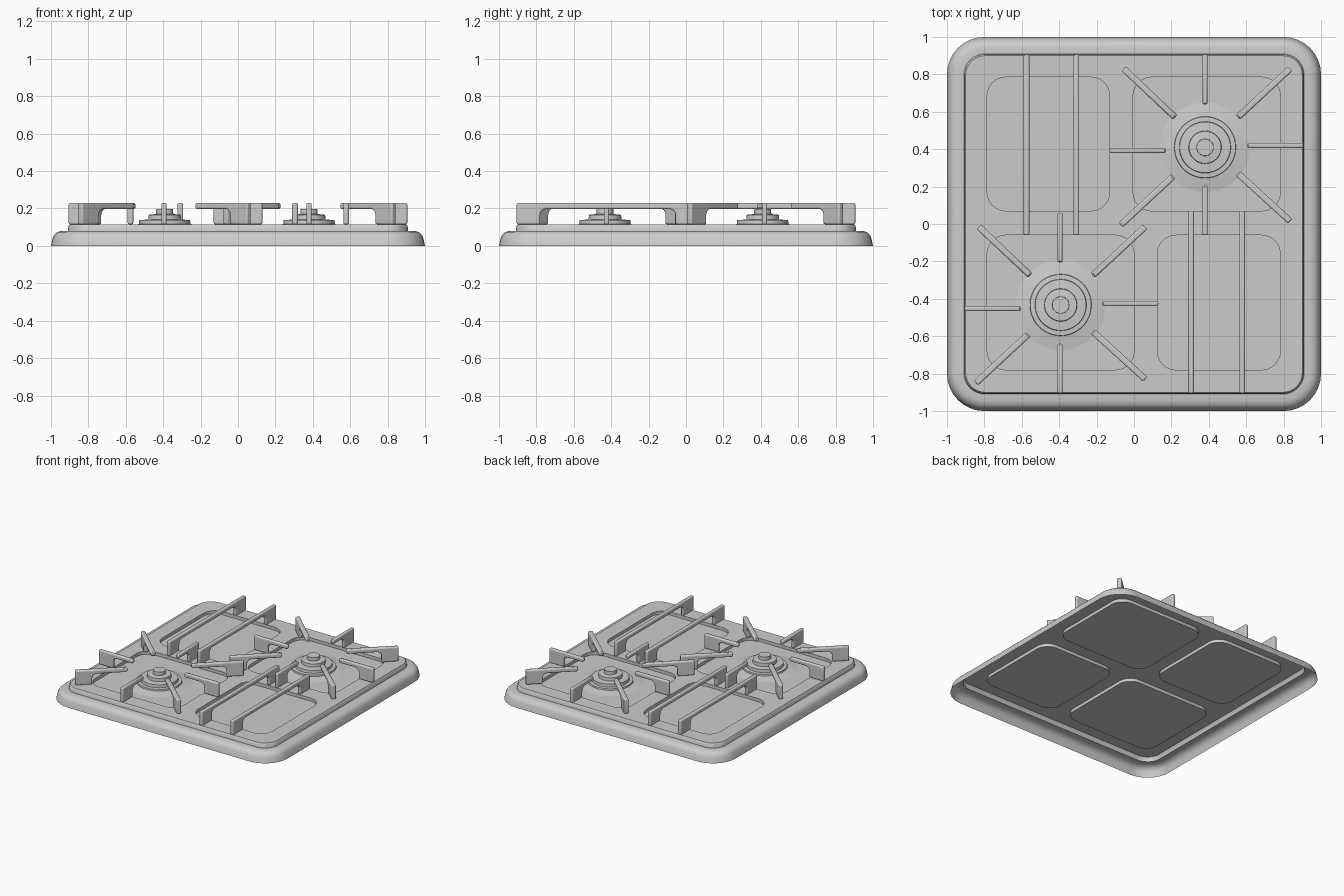
import bpy, bmesh
from math import cos, sin, pi, radians
from mathutils import Vector, Matrix

if "Cube" in bpy.data.objects:
    bpy.data.objects.remove(bpy.data.objects["Cube"])

PLATE, FLOOR, TOP, UNDER = 0.115, 0.09, 0.23, 0.197


def finish(bm, name, angle=35, bevel=0):
    me = bpy.data.meshes.new(name)
    bm.to_mesh(me)
    bm.free()
    ob = bpy.data.objects.new(name, me)
    bpy.context.collection.objects.link(ob)
    bpy.ops.object.select_all(action='DESELECT')
    ob.select_set(True)
    bpy.context.view_layer.objects.active = ob
    if bevel:
        m = ob.modifiers.new("bevel", 'BEVEL')
        m.width, m.segments, m.limit_method = bevel, 3, 'ANGLE'
        m.angle_limit = radians(50)
    bpy.ops.object.shade_smooth_by_angle(angle=radians(angle))
    return ob


def rounded_loop(bm, x0, x1, y0, y1, r, z, n=8):
    corners = [(x1 - r, y1 - r), (x0 + r, y1 - r), (x0 + r, y0 + r), (x1 - r, y0 + r)]
    return [bm.verts.new((cx + r * cos(a), cy + r * sin(a), z))
            for k, (cx, cy) in enumerate(corners)
            for a in [pi / 2 * (k + i / n) for i in range(n + 1)]]


def bridge(bm, a, b):
    for i in range(len(a)):
        j = (i + 1) % len(a)
        bm.faces.new((a[i], a[j], b[j], b[i]))


def loop_edges(bm, loop):
    return [bm.edges.get((loop[i], loop[i - 1])) for i in range(len(loop))]


# Pressed sheet hob: open underneath, rolled rim, raised plate, four recesses
bm = bmesh.new()
rim = [(1.0, 0.2, 0), (0.99, 0.19, 0.045), (0.982, 0.185, 0.06), (0.968, 0.172, 0.073),
       (0.945, 0.15, 0.08), (0.91, 0.115, 0.08), (0.906, 0.11, 0.108), (0.9, 0.105, PLATE)]
loops = [rounded_loop(bm, -h, h, -h, h, r, z) for h, r, z in rim]
for a, b in zip(loops, loops[1:]):
    bridge(bm, a, b)
edges = loop_edges(bm, loops[-1])
for x0, x1, y0, y1 in [(-0.785, -0.13, 0.07, 0.785), (-0.005, 0.782, 0.07, 0.785),
                       (-0.785, 0.0, -0.78, -0.06), (0.125, 0.782, -0.78, -0.06)]:
    a = rounded_loop(bm, x0, x1, y0, y1, 0.1, PLATE)
    b = rounded_loop(bm, x0, x1, y0, y1, 0.1, FLOOR)
    bridge(bm, a, b)
    bm.faces.new(b)
    edges += loop_edges(bm, a)
bmesh.ops.triangle_fill(bm, use_beauty=True, edges=edges, normal=(0, 0, 1))
finish(bm, "hob_plate")


# Burners: stepped lathe profile
def burner(name, x, y, n=48):
    prof = [(0.24, FLOOR), (0.165, 0.102), (0.163, 0.114), (0.138, 0.116), (0.136, 0.138),
            (0.088, 0.141), (0.086, 0.166), (0.07, 0.168), (0.046, 0.17), (0.045, 0.197)]
    bm = bmesh.new()
    rings = [[bm.verts.new((x + r * cos(2 * pi * i / n), y + r * sin(2 * pi * i / n), z))
              for i in range(n)] for r, z in prof]
    for a, b in zip(rings, rings[1:]):
        bridge(bm, a, b)
    bm.faces.new(rings[-1])
    finish(bm, name, 25)


burner("burner_back", 0.38, 0.41)
burner("burner_front", -0.392, -0.433)


# Grate bars: side profile with a filleted leg, extruded to a thickness
def bar(name, start, end, thick, two_legs=False):
    start, end = Vector(start).to_3d(), Vector(end).to_3d()
    d = end - start
    L, leg, f = d.length, 0.125, 0.035
    inner = [(leg, PLATE)] + [(leg + f - f * cos(t), UNDER - f + f * sin(t))
                              for t in [pi / 2 * i / 5 for i in range(6)]]
    prof = [(0, PLATE)] + inner
    if two_legs:
        prof += [(L - s, z) for s, z in reversed(inner)] + [(L, PLATE), (L, TOP)]
    else:
        prof += [(L - 0.008, UNDER), (L, UNDER + 0.008), (L, TOP - 0.008), (L - 0.008, TOP)]
    prof.append((0, TOP))
    d.normalize()
    side = Vector((-d.y, d.x, 0)) * thick / 2
    bm = bmesh.new()
    face = bm.faces.new([bm.verts.new(start + d * s - side + Vector((0, 0, z))) for s, z in prof])
    ext = bmesh.ops.extrude_face_region(bm, geom=[face])
    bmesh.ops.translate(bm, vec=side * 2,
                        verts=[v for v in ext['geom'] if isinstance(v, bmesh.types.BMVert)])
    bmesh.ops.recalc_face_normals(bm, faces=bm.faces)
    finish(bm, name, 40, 0.009)


# Eight-armed grates over the burners (outer end, inner end, thickness)
arms = [((0.38, 0.905), (0.38, 0.64), 0.028), ((0.38, -0.06), (0.38, 0.205), 0.028),
        ((0.905, 0.42), (0.605, 0.42), 0.028), ((-0.13, 0.393), (0.17, 0.393), 0.028),
        ((-0.055, 0.83), (0.22, 0.57), 0.034), ((0.835, 0.83), (0.555, 0.57), 0.034),
        ((0.835, 0.015), (0.555, 0.27), 0.034), ((-0.07, -0.005), (0.21, 0.255), 0.034)]
for name, off in [("back", (0, 0)), ("front", (-0.775, -0.845))]:
    for i, (a, b, t) in enumerate(arms):
        bar(f"{name}_grate_arm_{i + 1}", Vector(a) + Vector(off), Vector(b) + Vector(off), t)

# Long parallel rails over the empty recesses
for x in (-0.575, -0.308):
    bar("back_rail", (x, 0.905), (x, -0.06), 0.03, True)
for x in (0.305, 0.578):
    bar("front_rail", (x, -0.905), (x, 0.07), 0.03, True)
